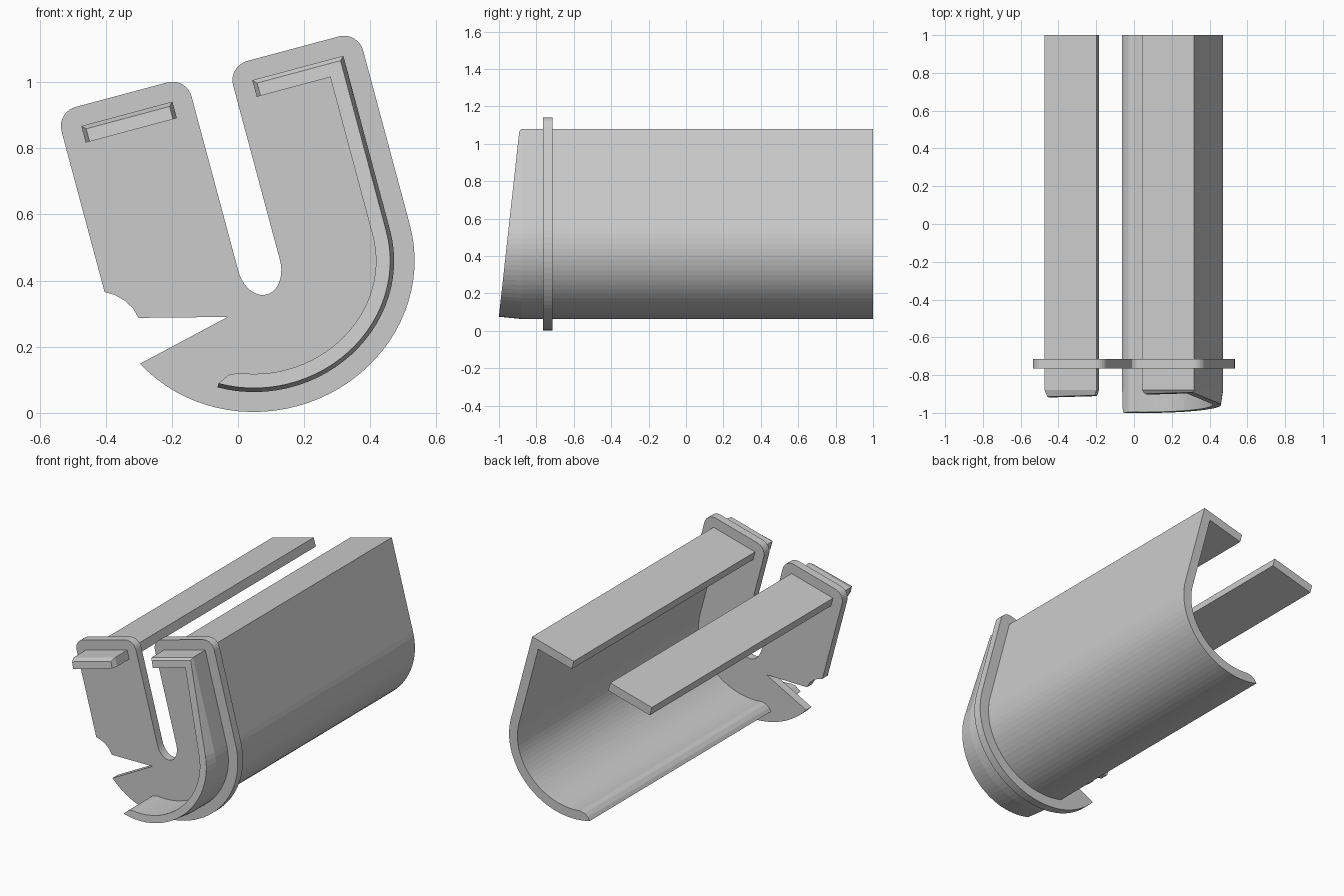
import bpy, bmesh, math

if "Cube" in bpy.data.objects:
    bpy.data.objects.remove(bpy.data.objects["Cube"])

# One plain grey for everything
grey = bpy.data.materials.new("plain grey")
grey.use_nodes = True
COLOUR = (0.6, 0.6, 0.6, 1)
grey.diffuse_color = COLOUR
grey.node_tree.nodes["Principled BSDF"].inputs["Base Color"].default_value = COLOUR

TILT = math.radians(15)
CX, CZ = 0.064, 0.445     # centre of the U bend
BACK, TAPER = 1.0, -0.88  # rear end, start of tapered nose


def tilt(u, w):
    """Upright profile coordinates to the leaning x, z."""
    c, s = math.cos(TILT), math.sin(TILT)
    return CX + u * c - w * s, CZ + u * s + w * c


def arc(cu, cw, a, b, start, end, steps):
    angles = [math.radians(start + (end - start) * i / steps) for i in range(steps + 1)]
    return [(cu + a * math.cos(t), cw + b * math.sin(t)) for t in angles]


def nose(z):
    """Sloping front plane."""
    return -1 + 0.11 * (z - 0.08)


def loft(name, sections):
    """Join matching outlines, given as (profile, depth function), and cap both ends."""
    bm = bmesh.new()
    rings = []
    for profile, depth in sections:
        pts = [tilt(u, w) for u, w in profile]
        rings.append([bm.verts.new((x, depth(z), z)) for x, z in pts])
    n = len(rings[0])
    for r, q in zip(rings, rings[1:]):
        for i in range(n):
            j = (i + 1) % n
            bm.faces.new((r[i], r[j], q[j], q[i]))
    bm.faces.new(rings[0])
    bm.faces.new(rings[-1])
    bmesh.ops.recalc_face_normals(bm, faces=bm.faces)
    mesh = bpy.data.meshes.new(name)
    bm.to_mesh(mesh)
    bm.free()
    mesh.materials.append(grey)
    obj = bpy.data.objects.new(name, mesh)
    bpy.context.collection.objects.link(obj)
    return obj


def rail(name, profile):
    """Long extrusion whose outer edges pull in at the sloping nose."""
    loft(name, [(profile(0), lambda z: BACK), (profile(0), lambda z: TAPER),
                (profile(0.012), nose)])


def hook_profile(k):
    outer = arc(0, 0, 0.41 - k, 0.38 - k, 0, -122, 28)
    lip = [(-0.200, -0.307), (-0.175, -0.295)]
    inner = arc(0, 0, 0.355, 0.325, -114, 0, 28)
    top = 0.547 - k
    return [(0.125 + k, top), (0.41 - k, top)] + outer + lip + inner + \
           [(0.355, 0.495), (0.125 + k, 0.495)]


def bar_profile(k):
    top = 0.547 - k
    return [(-0.41 + k, top), (-0.125 - k, top), (-0.125 - k, 0.495), (-0.41 + k, 0.495)]


# Curved wall with its folded top, and the separate top bar
rail("curved_wall", hook_profile)
rail("top_bar", bar_profile)

# Flange plate: two rounded legs, slot between, broken notch on the lower left
R, TOP, SIDE, SLOT = 0.06, 0.607, 0.472, 0.065
plate = arc(-SIDE + R, TOP - R, R, R, 180, 90, 8)
plate += arc(-SLOT - R, TOP - R, R, R, 90, 0, 8)
plate += arc(0, 0, SLOT, 0.09, 180, 360, 20)
plate += arc(SLOT + R, TOP - R, R, R, 180, 90, 8)
plate += arc(SIDE - R, TOP - R, R, R, 90, 0, 8)
plate += arc(0, 0, SIDE, 0.44, 0, -154, 36)
plate += [(-0.132, -0.125), (-0.393, -0.058), (-0.402, -0.025), (-0.42, 0.003),
          (-0.445, 0.028), (-SIDE, 0.044)]
loft("flange_plate", [(plate, lambda z: -0.715), (plate, lambda z: -0.765)])
